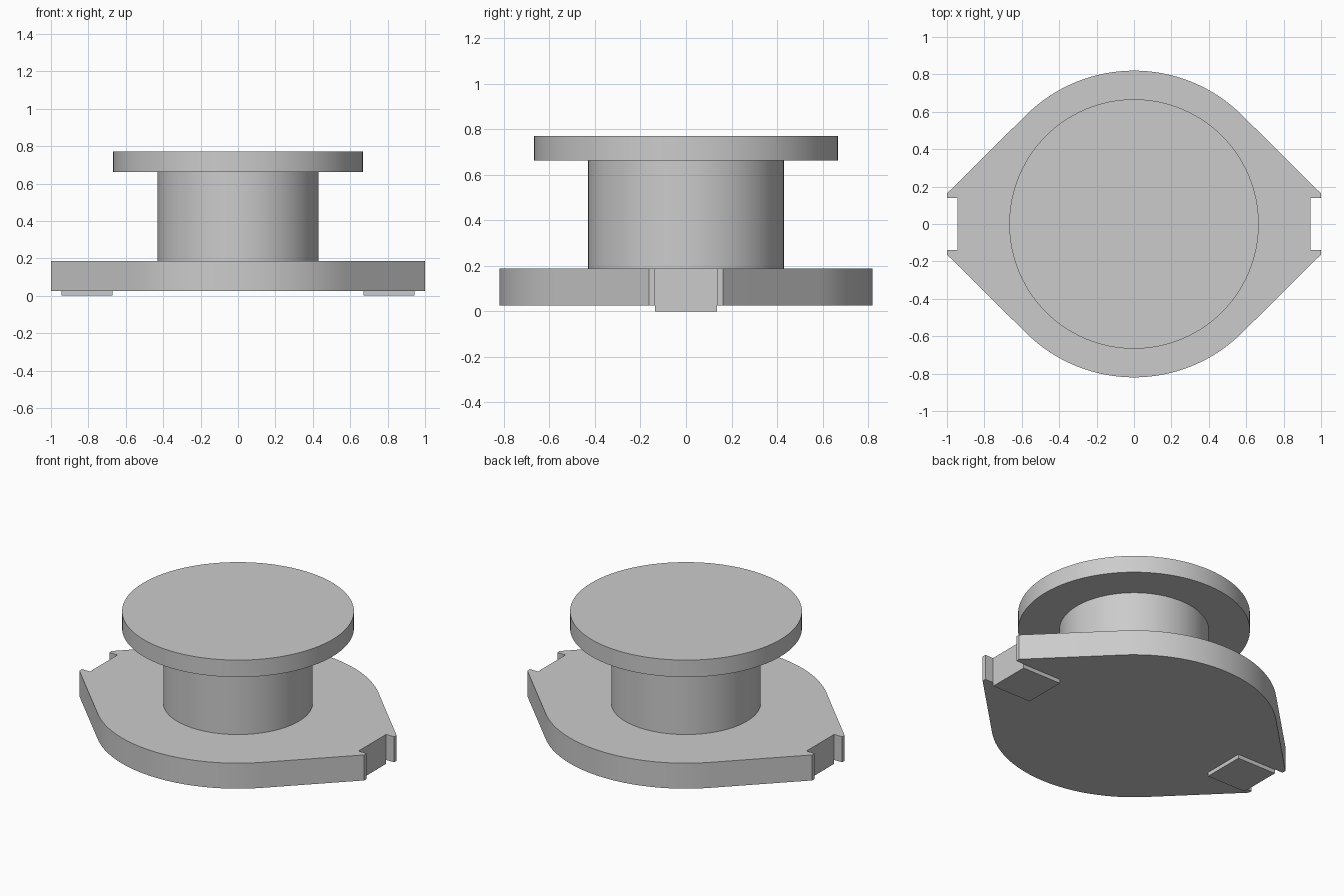
import bpy, bmesh
from math import sin, cos, radians

cube = bpy.data.objects.get("Cube")
if cube:
    bpy.data.objects.remove(cube, do_unlink=True)

GREY = (0.6, 0.6, 0.6, 1)
grey = bpy.data.materials.new("plain grey")
grey.use_nodes = True
grey.diffuse_color = GREY
grey.node_tree.nodes["Principled BSDF"].inputs["Base Color"].default_value = GREY


def prism(name, outline, z0, z1):
    """Extrude a counter-clockwise outline from z0 up to z1."""
    bm = bmesh.new()
    face = bm.faces.new([bm.verts.new((x, y, z0)) for x, y in outline])
    top = bmesh.ops.extrude_face_region(bm, geom=[face])["geom"]
    bmesh.ops.translate(bm, vec=(0, 0, z1 - z0),
                        verts=[v for v in top if isinstance(v, bmesh.types.BMVert)])
    bmesh.ops.recalc_face_normals(bm, faces=bm.faces)
    mesh = bpy.data.meshes.new(name)
    bm.to_mesh(mesh)
    bm.free()
    mesh.materials.append(grey)
    obj = bpy.data.objects.new(name, mesh)
    bpy.context.collection.objects.link(obj)
    bpy.ops.object.select_all(action='DESELECT')
    obj.select_set(True)
    bpy.context.view_layer.objects.active = obj
    bpy.ops.object.shade_smooth_by_angle(angle=radians(30))
    return obj


def arc(radius, start, end, steps):
    angles = [radians(start + (end - start) * i / steps) for i in range(steps + 1)]
    return [(radius * cos(a), radius * sin(a)) for a in angles]


BASE_BOTTOM, BASE_TOP, NECK_TOP, CAP_TOP = 0.025, 0.187, 0.662, 0.77
NOTCH_X, NOTCH_Y = 0.943, 0.138

# Base plate: round front and back, tangent flanks, a notch at each tip
half = [(NOTCH_X, NOTCH_Y), (1, NOTCH_Y), (1, 0.163)]
half += arc(0.82, 45, 135, 32)
half += [(-1, 0.163), (-1, NOTCH_Y), (-NOTCH_X, NOTCH_Y)]
prism("base_plate", half + [(-x, -y) for x, y in half], BASE_BOTTOM, BASE_TOP)

# Neck and cap
prism("neck", arc(0.43, 0, 360, 96)[:-1], BASE_TOP, NECK_TOP)
prism("cap", arc(0.667, 0, 360, 96)[:-1], NECK_TOP, CAP_TOP)

# Foot pads under the notches
for side, name in ((1, "left_foot"), (-1, "right_foot")):
    x0, x1 = sorted((side * 0.67, side * NOTCH_X))
    w = 0.136
    prism(name, [(x0, -w), (x1, -w), (x1, w), (x0, w)], 0, BASE_BOTTOM)
